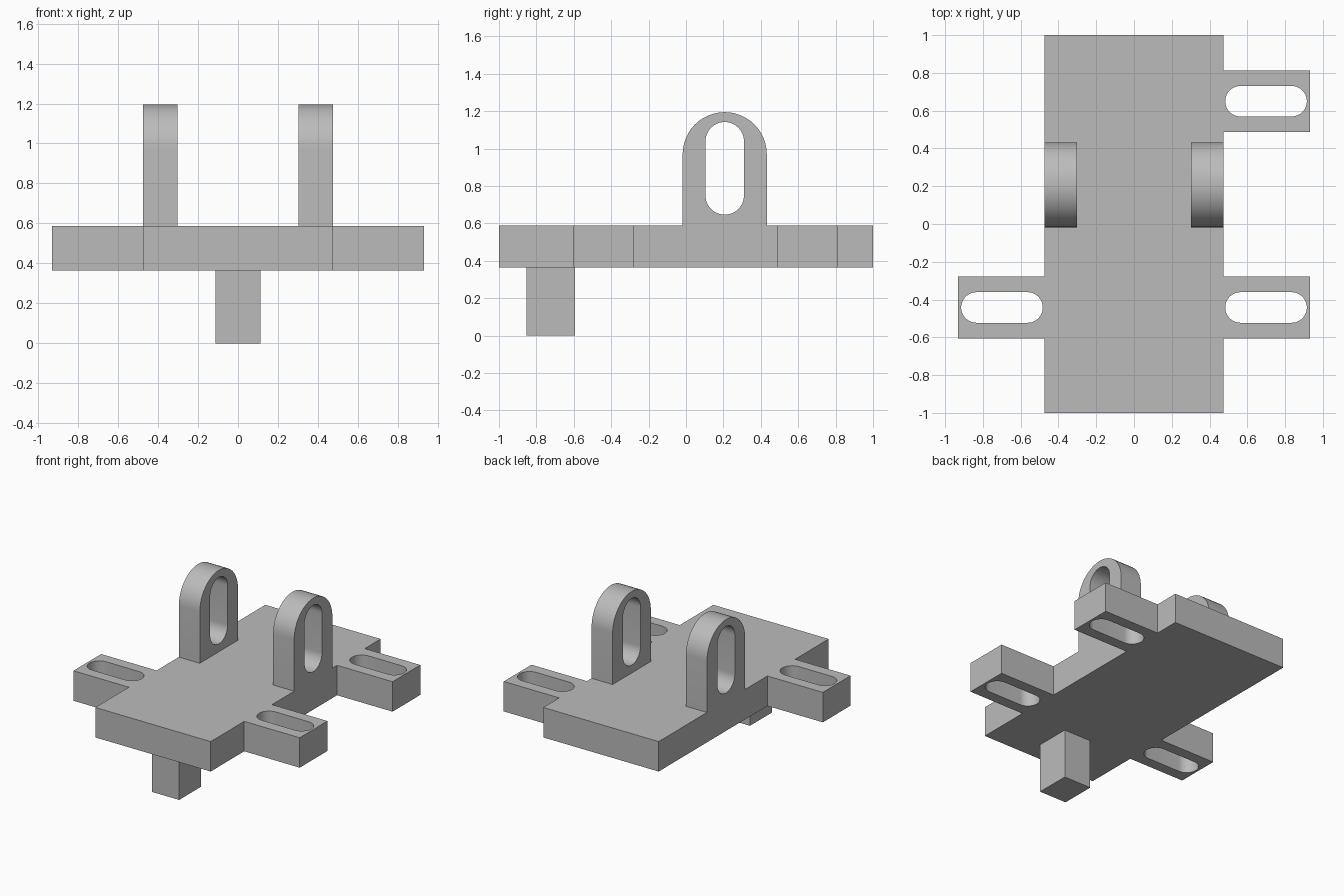
import bpy
import bmesh
from math import pi, cos, sin, radians
from mathutils import Vector

cube = bpy.data.objects.get("Cube")
if cube:
    bpy.data.objects.remove(cube, do_unlink=True)

grey = bpy.data.materials.new("plain grey")
grey.use_nodes = True
colour = (0.5, 0.5, 0.5, 1)
grey.diffuse_color = colour
grey.node_tree.nodes["Principled BSDF"].inputs["Base Color"].default_value = colour

PLATE_X, PLATE_Z0, PLATE_Z1 = 0.475, 0.365, 0.588
SEG = 24


def prism(name, points, direction):
    """Extrude a closed outline of 3D points along a direction."""
    bm = bmesh.new()
    face = bm.faces.new([bm.verts.new(p) for p in points])
    top = bmesh.ops.extrude_face_region(bm, geom=[face])["geom"]
    bmesh.ops.translate(bm, vec=Vector(direction),
                        verts=[v for v in top if isinstance(v, bmesh.types.BMVert)])
    bmesh.ops.recalc_face_normals(bm, faces=bm.faces)
    mesh = bpy.data.meshes.new(name)
    bm.to_mesh(mesh)
    bm.free()
    mesh.materials.append(grey)
    obj = bpy.data.objects.new(name, mesh)
    bpy.context.collection.objects.link(obj)
    return obj


def arc(cu, cv, r, start):
    """Half circle of 2D points, anticlockwise from the start angle."""
    return [(cu + r * cos(start + pi * i / SEG), cv + r * sin(start + pi * i / SEG))
            for i in range(SEG + 1)]


def boolean(target, tool, operation):
    mod = target.modifiers.new(operation.lower(), "BOOLEAN")
    mod.object, mod.operation, mod.solver = tool, operation, "EXACT"
    bpy.context.view_layer.objects.active = target
    bpy.ops.object.modifier_apply(modifier=mod.name)
    bpy.data.objects.remove(tool, do_unlink=True)


# Base plate outline with three side tabs
BACK_TAB, FRONT_TAB, TAB_HALF, TAB_X = 0.65, -0.442, 0.163, 0.932


def tab(side, y):
    s = side
    return [(s * PLATE_X, y - s * TAB_HALF), (s * TAB_X, y - s * TAB_HALF),
            (s * TAB_X, y + s * TAB_HALF), (s * PLATE_X, y + s * TAB_HALF)]


outline = ([(-PLATE_X, -1), (PLATE_X, -1)] + tab(1, FRONT_TAB) + tab(1, BACK_TAB)
           + [(PLATE_X, 1), (-PLATE_X, 1)] + tab(-1, FRONT_TAB))
base = prism("base_plate", [(x, y, PLATE_Z0) for x, y in outline],
             (0, 0, PLATE_Z1 - PLATE_Z0))

# Slots through the tabs
for side, y in ((1, FRONT_TAB), (1, BACK_TAB), (-1, FRONT_TAB)):
    cx = side * 0.699
    slot = arc(cx + 0.135, y, 0.081, -pi / 2) + arc(cx - 0.135, y, 0.081, pi / 2)
    boolean(base, prism("slot_cutter", [(x, v, 0.2) for x, v in slot], (0, 0, 0.6)),
            "DIFFERENCE")

# Upright rounded lugs with slots, flush with the plate sides
LUG_Y, LUG_R, LUG_Z, LUG_T = 0.207, 0.225, 0.97, 0.173
for name, x in (("left_lug", PLATE_X - LUG_T), ("right_lug", -PLATE_X)):
    shape = ([(LUG_Y - LUG_R, PLATE_Z1), (LUG_Y + LUG_R, PLATE_Z1)]
             + arc(LUG_Y, LUG_Z, LUG_R, 0))
    lug = prism(name, [(x, y, z) for y, z in shape], (LUG_T, 0, 0))
    slot = arc(LUG_Y, 1.039, 0.103, 0) + arc(LUG_Y, 0.75, 0.103, pi)
    boolean(lug, prism("slot_cutter", [(x - 0.1, y, z) for y, z in slot],
                       (LUG_T + 0.2, 0, 0)), "DIFFERENCE")

# Square peg under the front
prism("peg", [(-0.112, -0.852, 0), (0.112, -0.852, 0),
              (0.112, -0.593, 0), (-0.112, -0.593, 0)], (0, 0, PLATE_Z0))

# Smooth the round walls, keep the edges sharp
for name in ("base_plate", "left_lug", "right_lug"):
    bpy.ops.object.select_all(action="DESELECT")
    obj = bpy.data.objects[name]
    obj.select_set(True)
    bpy.context.view_layer.objects.active = obj
    bpy.ops.object.shade_smooth_by_angle(angle=radians(30))
